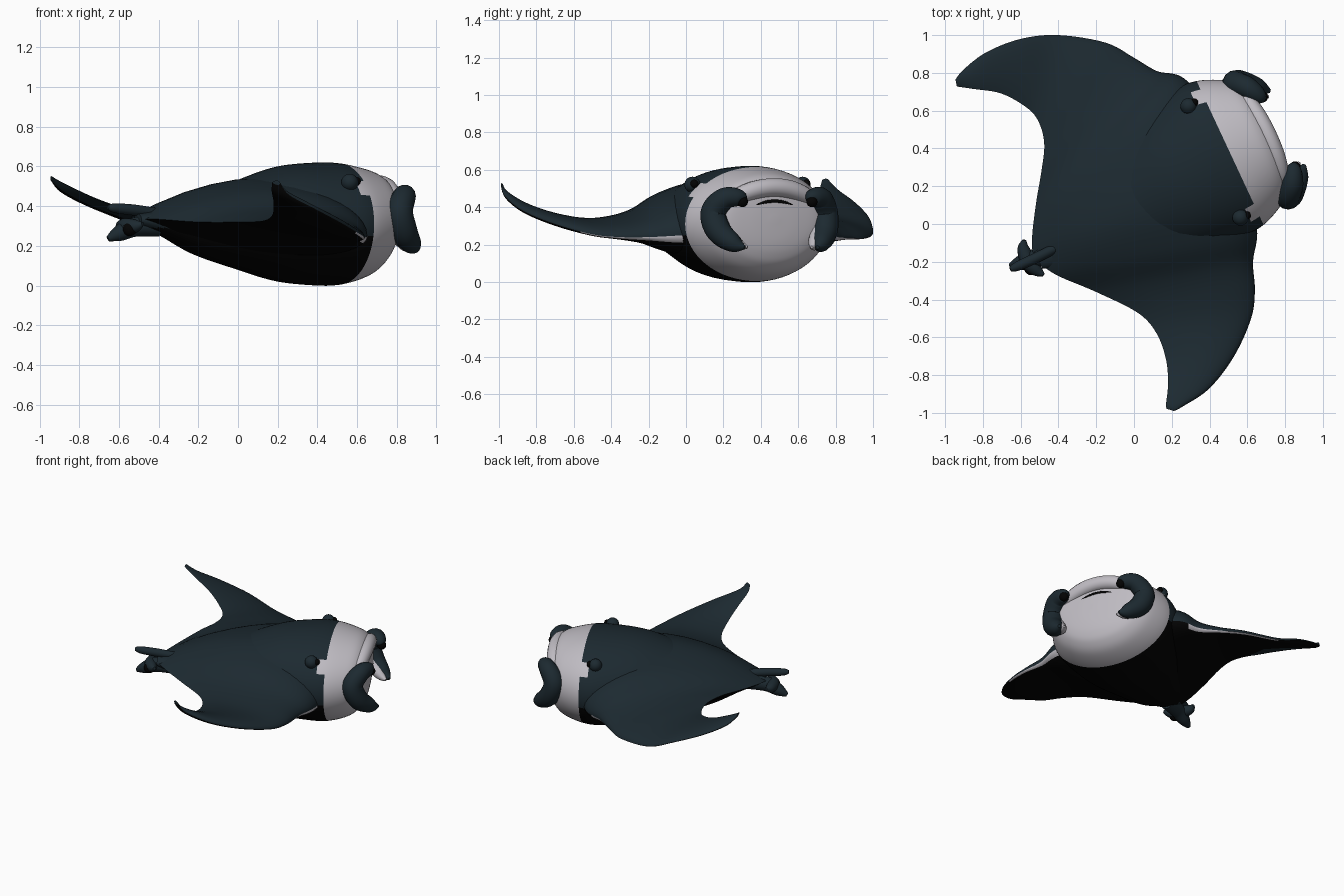
import bpy, bmesh, math
from mathutils import Vector

if "Cube" in bpy.data.objects:
    bpy.data.objects.remove(bpy.data.objects["Cube"])

HEADING = math.radians(25)
MIDLINE = 0.126
TEAL, WHITE, BLACK = range(3)


def material(name, rgb):
    mat = bpy.data.materials.new(name)
    mat.use_nodes = True
    mat.diffuse_color = (*rgb, 1)
    bsdf = next(n for n in mat.node_tree.nodes if n.type == "BSDF_PRINCIPLED")
    bsdf.inputs["Base Color"].default_value = (*rgb, 1)
    bsdf.inputs["Roughness"].default_value = 0.8
    return mat


MATERIALS = [material("dark_teal_skin", (0.0118, 0.0225, 0.03)),
             material("pale_grey_white", (0.52, 0.5, 0.54)),
             material("black_belly", (0.001, 0.001, 0.001))]


def world(forward, left, z):
    """Turn body coordinates (forward, left, up) into the swimming direction."""
    c, s = math.cos(HEADING), math.sin(HEADING)
    return Vector((c * forward - s * left, s * forward + c * left, z))


def forward_of(p):
    return math.cos(HEADING) * p.x + math.sin(HEADING) * p.y


def smooth_rows(rows, steps):
    """Catmull-Rom interpolation through rows of numbers."""
    result = []
    last = len(rows) - 1
    for k in range(last):
        quad = [rows[max(0, min(last, k + d))] for d in (-1, 0, 1, 2)]
        for step in range(steps):
            t = step / steps
            result.append([0.5 * (2 * b + (c - a) * t
                                  + (2 * a - 5 * b + 4 * c - d) * t * t
                                  + (3 * b - a - 3 * c + d) * t ** 3)
                           for a, b, c, d in zip(*quad)])
    result.append(list(rows[-1]))
    return result


def loft(name, rings, colour_rule):
    """Skin closed rings; colour_rule(centre, ring index, side index) picks the colour."""
    bm = bmesh.new()
    grid = [[bm.verts.new(p) for p in ring] for ring in rings]
    count = len(grid[0])
    for r, (one, two) in enumerate(zip(grid, grid[1:])):
        for i in range(count):
            j = (i + 1) % count
            face = bm.faces.new((one[i], one[j], two[j], two[i]))
            face.material_index = colour_rule(face.calc_center_median(), r, i)
    for ring, r in ((grid[0], 0), (grid[-1], len(grid) - 1)):
        cap = bm.faces.new(ring)
        cap.material_index = colour_rule(cap.calc_center_median(), r, 0)
    bmesh.ops.recalc_face_normals(bm, faces=bm.faces)
    mesh = bpy.data.meshes.new(name)
    bm.to_mesh(mesh)
    bm.free()
    for mat in MATERIALS:
        mesh.materials.append(mat)
    obj = bpy.data.objects.new(name, mesh)
    bpy.context.collection.objects.link(obj)
    bpy.ops.object.select_all(action="DESELECT")
    obj.select_set(True)
    bpy.context.view_layer.objects.active = obj
    bpy.ops.object.shade_smooth_by_angle(angle=math.radians(60))


def tube(name, points, colour):
    """Tapered round limb through (x, y, z, radius) points."""
    curve = bpy.data.curves.new(name, "CURVE")
    curve.dimensions = "3D"
    curve.bevel_depth = 1
    curve.bevel_resolution = 5
    curve.use_fill_caps = True
    samples = smooth_rows(points, 8)
    spline = curve.splines.new("POLY")
    spline.points.add(len(samples) - 1)
    for point, (x, y, z, radius) in zip(spline.points, samples):
        point.co = (x, y, z, 1)
        point.radius = max(radius, 0.003)
    curve.materials.append(MATERIALS[colour])
    bpy.context.collection.objects.link(bpy.data.objects.new(name, curve))


def ball(name, centre, radius, colour):
    bpy.ops.mesh.primitive_uv_sphere_add(segments=20, ring_count=12,
                                         radius=radius, location=centre)
    obj = bpy.context.object
    obj.name = name
    obj.data.materials.append(MATERIALS[colour])
    bpy.ops.object.shade_smooth()


# Body barrel: forward, sideways centre, half width, top, bottom
BODY = [(-.54, .04, .05, .36, .3), (-.4, .05, .11, .385, .25),
        (-.2, .07, .2, .44, .155), (.05, .09, .3, .53, .08),
        (.28, .11, .38, .6, .02), (.5, MIDLINE, .425, .62, 0),
        (.62, MIDLINE, .42, .615, .005), (.74, MIDLINE, .37, .59, .04),
        (.805, MIDLINE, .32, .565, .09), (.835, MIDLINE, .26, .53, .145),
        (.85, MIDLINE, .14, .45, .215), (.855, MIDLINE, .02, .35, .32)]


def body_ring(forward, middle, half, top, bottom, count=64):
    angles = [math.tau * i / count for i in range(count)]
    return [world(forward, middle + half * math.cos(a),
                  (top + bottom) / 2 + (top - bottom) / 2 * math.sin(a))
            for a in angles]


def body_colour(centre, ring, side):
    forward = forward_of(centre)
    cheek = 0.45 < centre.z < 0.52
    if forward > (0.565 if cheek else 0.62):
        return WHITE
    return BLACK if centre.z < (0.24 if forward > 0.45 else 0.29) else TEAL


loft("body", [body_ring(*row) for row in smooth_rows(BODY, 6)], body_colour)

# Wings: leading edge xyz, trailing edge xyz, upper bulge, lower bulge
LEFT_WING = [(-.945, .765, .537, -.938, .728, .545, .012, .01),
             (-.9, .82, .48, -.85, .715, .5, .02, .014),
             (-.78, .91, .415, -.7, .69, .43, .025, .016),
             (-.6, .98, .34, -.56, .61, .38, .03, .015),
             (-.4, 1, .26, -.5, .53, .375, .04, .015),
             (-.15, .96, .235, -.475, .42, .38, .055, .02),
             (0, .88, .235, -.49, .28, .38, .075, .03),
             (.12, .81, .24, -.52, .1, .36, .12, .06),
             (.3, .74, .26, -.54, -.09, .34, .2, .12)]
CENTRE = [(.56, .32, .27, -.52, -.18, .33, .25, .18)]
RIGHT_WING = [(.65, -.01, .25, -.42, -.265, .335, .2, .12),
              (.63, -.2, .24, -.2, -.36, .32, .12, .055),
              (.64, -.35, .24, .02, -.47, .32, .075, .028),
              (.62, -.5, .255, .12, -.58, .325, .055, .02),
              (.53, -.7, .31, .17, -.72, .35, .045, .018),
              (.4, -.87, .38, .18, -.85, .41, .032, .018),
              (.26, -.965, .455, .17, -.95, .475, .022, .016),
              (.212, -.99, .515, .172, -.978, .52, .012, .01)]
CHORD = 14
SPAN_STEPS = 6


def wing_ring(ax, ay, az, bx, by, bz, upper, lower):
    lead, trail = Vector((ax, ay, az)), Vector((bx, by, bz))

    def at(i, bulge):
        t = (i / CHORD) ** 2 if i < CHORD else 1
        lift = math.sqrt(t) * (1 - t) ** 0.9 / 0.4
        return lead.lerp(trail, t) + Vector((0, 0, bulge * lift))
    return ([at(i, upper) for i in range(CHORD + 1)]
            + [at(i, -lower) for i in range(CHORD - 1, 0, -1)])


def wing_colour(centre, ring, side):
    station = ring / SPAN_STEPS
    raised_rear_edge = station < 4 and side < CHORD + 5
    if side < CHORD or raised_rear_edge:
        return TEAL
    striped = 4 <= station < 7.5 or 10 <= station < 13.2
    return WHITE if striped and side >= 2 * CHORD - 2 else BLACK


stations = smooth_rows(LEFT_WING + CENTRE + RIGHT_WING, SPAN_STEPS)
loft("wings", [wing_ring(*row) for row in stations], wing_colour)

# Upper lip arching over the mouth, with a thin dark slot below it
for name, front, bow, height, rise, reach, radius, colour in (
        ("upper_lip", .838, .03, .425, .08, .265, .05, WHITE),
        ("mouth_slot", .846, .02, .36, .072, .2, .01, BLACK)):
    arc = []
    for k in range(9):
        u = k / 4 - 1
        x, y, z = world(front - bow * u * u, MIDLINE + reach * u, height + rise * (1 - u * u))
        arc.append((x, y, z, radius * (1 - 0.4 * u ** 4)))
    tube(name, arc, colour)

# Curled head fins with pale inner pads, and eyes, mirrored across the midline
HEAD_FIN = [(.9, .19, .43, .012), (.885, .215, .45, .045), (.845, .285, .445, .06),
            (.8, .33, .37, .068), (.835, .312, .27, .068),
            (.905, .255, .205, .048), (.95, .215, .185, .01)]
for side, sign in (("left", 1), ("right", -1)):
    middle = MIDLINE - 0.008
    fin = [(*world(f, middle + sign * off, z), r) for f, off, z, r in HEAD_FIN]
    pad = [(*world(f - .02, middle + sign * (off - .025), z), r * .75)
           for f, off, z, r in HEAD_FIN[3:]]
    tube(side + "_head_fin", fin, TEAL)
    tube(side + "_fin_inner_pad", pad, WHITE)
    ball(side + "_fin_inner_tip", world(.9, middle + sign * .205, .43), .03, BLACK)
    ball(side + "_eye_mound", world(.525, middle + sign * .325, .52), .043, TEAL)
    ball(side + "_eye", world(.56, middle + sign * .33, .525), .022, BLACK)

# Short forked tail with a cross fin and a dark hollow
tube("tail_spine", [(-.38, -.11, .36, .025), (-.52, -.18, .38, .028),
                    (-.62, -.225, .39, .024), (-.655, -.24, .395, .012)], TEAL)
tube("tail_lower_lobe", [(-.4, -.14, .295, .05), (-.52, -.18, .295, .05),
                         (-.6, -.205, .262, .04), (-.655, -.22, .235, .014)], TEAL)
tube("tail_cross_fin", [(-.58, -.085, .31, .01), (-.585, -.13, .3, .032),
                        (-.56, -.2, .3, .04), (-.515, -.245, .3, .032),
                        (-.48, -.27, .31, .01)], TEAL)
ball("tail_hollow", (-.545, -.235, .285), .036, BLACK)
